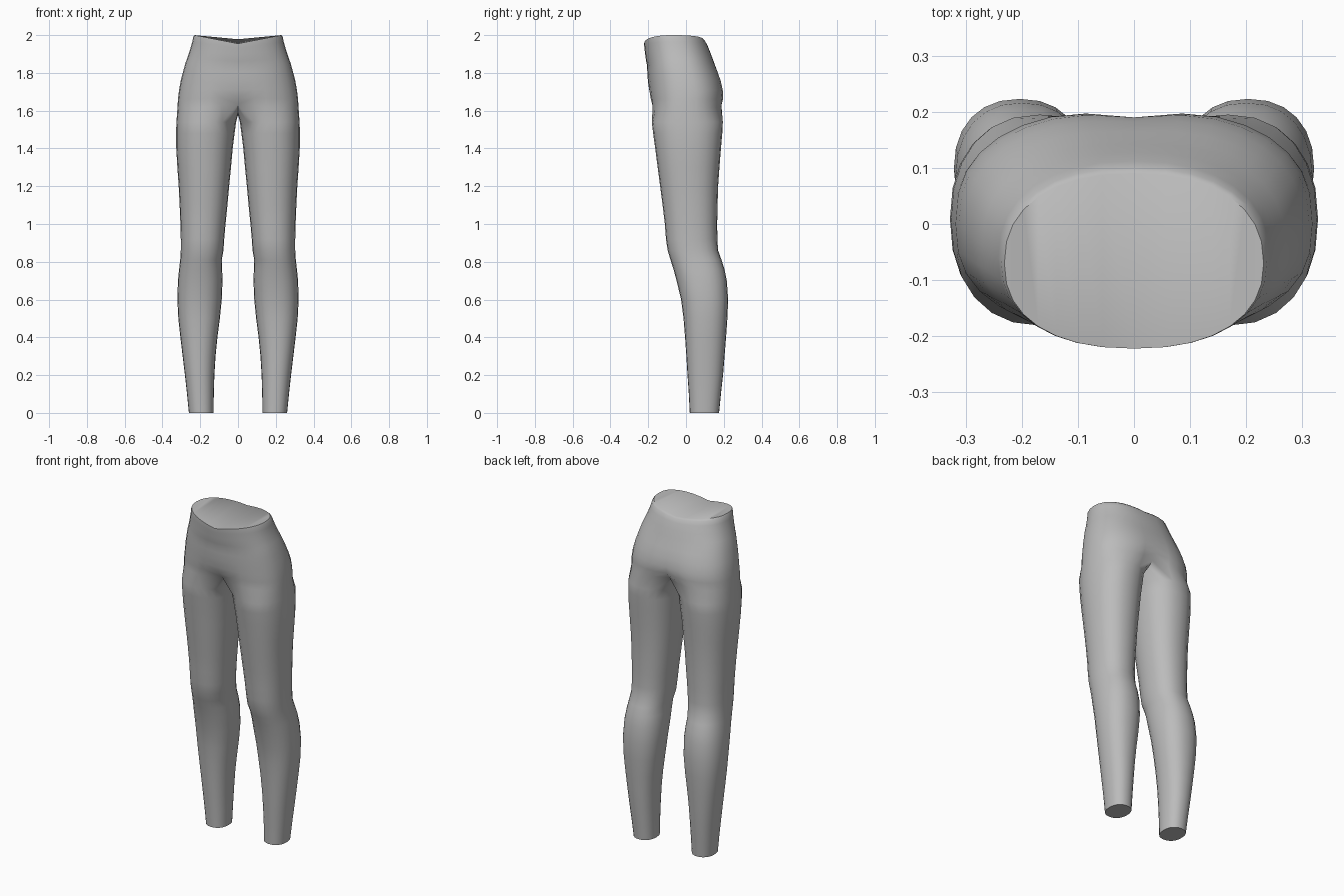
import bpy, bmesh, math

N, M = 24, 16          # points per leg ring, index of the rear centre point

fabric = bpy.data.materials.new("grey_fabric")
fabric.diffuse_color = (0.5, 0.5, 0.5, 1)


def power(v, n):
    return math.copysign(abs(v) ** (2 / n), v)


def leg_ring(z, xi, xo, yf, yb, n=2.25):
    """Closed ring: front-inner, round the outside to back-inner, then inside."""
    pts = []
    for i in range(N):
        a = math.radians(-120 + 15 * i)
        pts.append(((xi + xo) / 2 + (xo - xi) / 2 * power(math.cos(a), n),
                    (yf + yb) / 2 + (yb - yf) / 2 * power(math.sin(a), n), z))
    return pts


def hip_ring(z, w, yf, yb, yc, n, dip_f, dip_b, dent_f, dent_b):
    """Open half ring from front centre round the side to back centre."""
    pts = []
    for i in range(M + 1):
        t = math.pi * i / M
        x = w * power(max(math.sin(t), 0), n) if 0 < i < M else 0.0
        front = i < M / 2
        c = power(math.cos(t), n)
        y = yc - c * ((yc - yf) if front else (yb - yc))
        g = math.exp(-(x / 0.07) ** 2)
        y += dent_f * g if front else -dent_b * g
        pts.append((x, y, z - (dip_f if front else dip_b) * (1 - x / w)))
    return pts


# z, inner x, outer x, front y, back y
legs = [
    (0.00, 0.130, 0.260, 0.020, 0.175), (0.10, 0.128, 0.270, 0.015, 0.185),
    (0.20, 0.125, 0.281, 0.008, 0.196), (0.30, 0.119, 0.293, 0.002, 0.204),
    (0.40, 0.109, 0.305, -0.005, 0.212), (0.50, 0.096, 0.316, -0.013, 0.219),
    (0.60, 0.086, 0.321, -0.026, 0.223), (0.70, 0.082, 0.318, -0.050, 0.216),
    (0.76, 0.084, 0.312, -0.066, 0.204), (0.81, 0.086, 0.306, -0.082, 0.188),
    (0.86, 0.077, 0.303, -0.097, 0.170), (0.92, 0.073, 0.303, -0.106, 0.166),
    (1.00, 0.066, 0.305, -0.112, 0.165), (1.10, 0.056, 0.309, -0.124, 0.167),
    (1.20, 0.047, 0.314, -0.137, 0.170), (1.30, 0.037, 0.321, -0.150, 0.177),
    (1.40, 0.028, 0.327, -0.163, 0.185), (1.48, 0.018, 0.328, -0.174, 0.192),
    (1.54, 0.010, 0.326, -0.181, 0.195)]

# z, half width, front y, back y, widest y, roundness, dips, centre dents
hips = [
    (1.61, 0.321, -0.188, 0.199, 0.00, 2.5, -0.025, -0.025, 0.035, 0.040),
    (1.66, 0.318, -0.193, 0.204, 0.00, 2.5, -0.010, -0.010, 0.012, 0.018),
    (1.71, 0.312, -0.198, 0.200, 0.00, 2.45, 0, 0, 0.003, 0.010),
    (1.76, 0.303, -0.202, 0.188, -0.01, 2.4, 0, 0, 0, 0.006),
    (1.81, 0.290, -0.205, 0.168, -0.02, 2.4, 0.005, 0, 0, 0.003),
    (1.85, 0.279, -0.206, 0.151, -0.03, 2.4, 0.010, 0.002, 0, 0),
    (1.875, 0.270, -0.211, 0.143, -0.035, 2.35, 0.014, 0.005, 0, 0),
    (1.92, 0.255, -0.216, 0.128, -0.05, 2.3, 0.024, 0.010, 0, 0),
    (1.965, 0.242, -0.220, 0.112, -0.06, 2.3, 0.035, 0.016, 0, 0),
    (1.99, 0.237, -0.222, 0.100, -0.065, 2.3, 0.042, 0.020, 0, 0),
    (2.00, 0.231, -0.222, 0.090, -0.07, 2.3, 0.045, 0.022, 0, 0)]

bm = bmesh.new()
rings = [[bm.verts.new(p) for p in leg_ring(*s)] for s in legs]

# Crotch ring: lowest hip half ring closed by a sagging centre seam
half = hip_ring(*hips[0])
for k in range(1, N - M):
    u = k / (N - M)
    y = half[M][1] + (half[0][1] - half[M][1]) * u
    half.append((0.0, y, 1.578 + (half[0][2] - 1.578) * abs(2 * u - 1) ** 2))
rings.append([bm.verts.new(p) for p in half])

# Leg skin
for a, b in zip(rings, rings[1:]):
    for i in range(N):
        j = (i + 1) % N
        bm.faces.new((a[i], a[j], b[j], b[i]))
# Ankle cap
bm.faces.new(rings[0][::-1])

# Hip and waistband skin
low = rings[-1][:M + 1]
for s in hips[1:]:
    top = [bm.verts.new(p) for p in hip_ring(*s)]
    for i in range(M):
        bm.faces.new((low[i], low[i + 1], top[i + 1], top[i]))
    low = top
# Waist cap, in strips running front to back
for i in range(M // 2):
    ring = [low[i], low[i + 1], low[M - 1 - i], low[M - i]]
    bm.faces.new(list(dict.fromkeys(ring)))

mesh = bpy.data.meshes.new("leggings")
bm.to_mesh(mesh)
bm.free()
leggings = bpy.data.objects.new("leggings", mesh)
bpy.context.collection.objects.link(leggings)
mesh.materials.append(fabric)

# Mirror to the other side, welded along the centre
mirror = leggings.modifiers.new("mirror", 'MIRROR')
mirror.use_clip = True
mirror.merge_threshold = 0.0005

bpy.context.view_layer.objects.active = leggings
leggings.select_set(True)
bpy.ops.object.modifier_apply(modifier="mirror")
bpy.ops.object.shade_smooth_by_angle(angle=math.radians(50))
